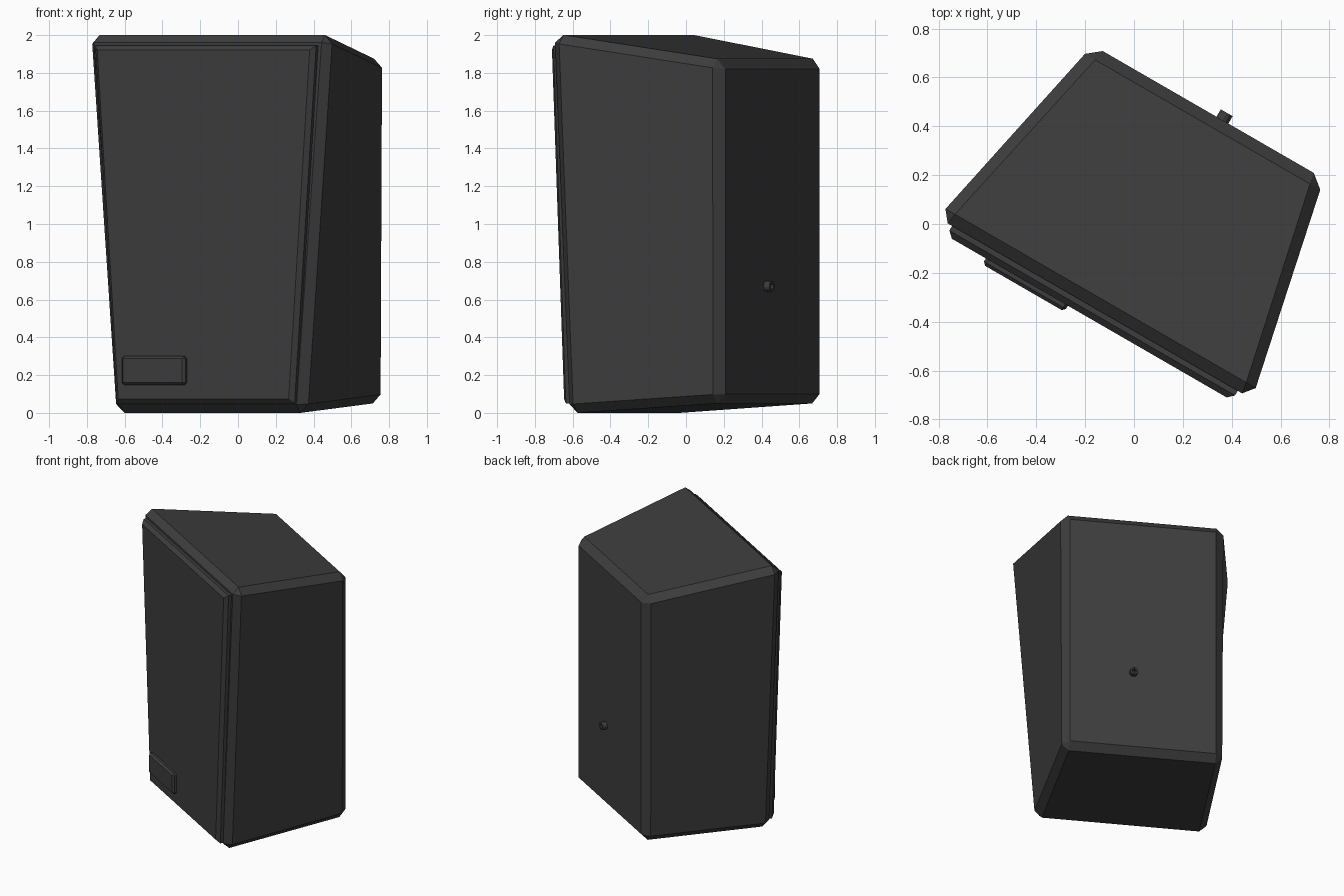
import bpy, bmesh, math
from mathutils import Matrix, Vector

cube = bpy.data.objects.get("Cube")
if cube:
    bpy.data.objects.remove(cube, do_unlink=True)

# Single dark finish
finish = bpy.data.materials.new("charcoal")
finish.use_nodes = True
color = (0.047, 0.047, 0.047, 1)
finish.diffuse_color = color
finish.node_tree.nodes["Principled BSDF"].inputs["Base Color"].default_value = color

# The whole cabinet is turned about the vertical axis
turn = Matrix.Rotation(math.radians(-30), 4, 'Z')
placement = turn @ Matrix.Translation((0.034, 0, 0))


def add_object(name, bm):
    bmesh.ops.recalc_face_normals(bm, faces=bm.faces)
    mesh = bpy.data.meshes.new(name)
    bm.to_mesh(mesh)
    bm.free()
    mesh.materials.append(finish)
    obj = bpy.data.objects.new(name, mesh)
    obj.matrix_world = placement
    bpy.context.collection.objects.link(obj)
    return obj


def tapered_box(name, front, back, width, front_only=False, center=0):
    """Chamfered box; each end is (y, bottom z, top z, bottom half width, top half width)."""
    bm = bmesh.new()
    bmesh.ops.create_cube(bm, size=2)
    for v in bm.verts:
        y, z0, z1, w0, w1 = front if v.co.y < 0 else back
        top = v.co.z > 0
        v.co = Vector((center + v.co.x * (w1 if top else w0), y, z1 if top else z0))
    edges = [e for e in bm.edges
             if not front_only or all(abs(v.co.y - front[0]) < 1e-4 for v in e.verts)]
    bmesh.ops.bevel(bm, geom=edges, offset=width, offset_type='WIDTH',
                    segments=1, profile=0.5, affect='EDGES')
    return add_object(name, bm)


# Cabinet: wide tapered front, narrower straight back, sloping top and bottom
tapered_box("cabinet",
            (-0.379, -0.003, 2.008, 0.586, 0.747),
            (0.549, 0.053, 1.868, 0.546, 0.546), 0.067)

# Front grille panel
tapered_box("front_grille",
            (-0.425, 0.05, 1.945, 0.543, 0.675),
            (-0.37, 0.05, 1.945, 0.543, 0.675), 0.034, True)

# Blank badge plate in the lower corner
tapered_box("badge_plate",
            (-0.453, 0.148, 0.3, 0.194, 0.194),
            (-0.41, 0.148, 0.3, 0.194, 0.194), 0.018, center=-0.295)

# Round hollow socket on the back
bm = bmesh.new()
sides = 12
rings = [(0.028, 0.54), (0.028, 0.584), (0.015, 0.584), (0.015, 0.552)]
loops = []
for radius, y in rings:
    loops.append([bm.verts.new((0.067 + radius * math.cos(math.tau * i / sides), y,
                                0.67 + radius * math.sin(math.tau * i / sides)))
                  for i in range(sides)])
for a, b in zip(loops, loops[1:]):
    for i in range(sides):
        j = (i + 1) % sides
        bm.faces.new((a[i], a[j], b[j], b[i]))
bm.faces.new(loops[0])
bm.faces.new(loops[-1])
add_object("rear_socket", bm)
